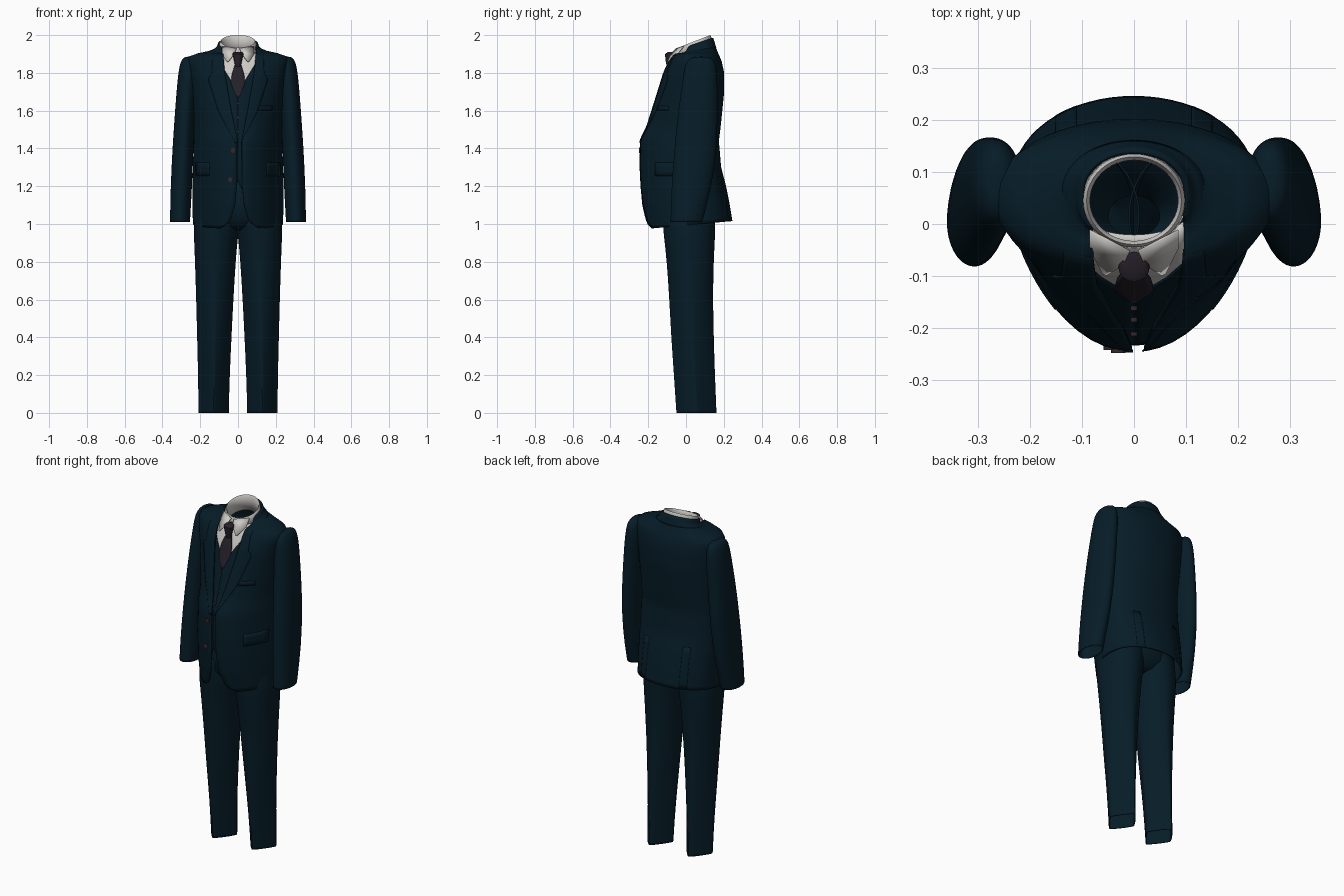
import bpy, math

cube = bpy.data.objects.get("Cube")
if cube:
    bpy.data.objects.remove(cube, do_unlink=True)


def material(name, rgb):
    m = bpy.data.materials.new(name)
    m.use_nodes = True
    m.diffuse_color = (*rgb, 1)
    bsdf = m.node_tree.nodes["Principled BSDF"]
    bsdf.inputs["Base Color"].default_value = (*rgb, 1)
    bsdf.inputs["Roughness"].default_value = 0.8
    return m


NAVY = material("navy_wool", (0.002, 0.012, 0.021))
WHITE = material("white_cotton", (0.62, 0.60, 0.57))
TIE = material("dark_plum_silk", (0.019, 0.015, 0.022))
BUTTON = material("brown_button", (0.035, 0.02, 0.022))


def loft(name, rows, mat, closed=False, thick=0.0, cap=False, subdiv=0):
    """Skin a list of equally long point rows."""
    n = len(rows[0])
    verts = [p for row in rows for p in row]
    faces = []
    for r in range(len(rows) - 1):
        for i in range(n if closed else n - 1):
            j = (i + 1) % n
            faces.append((r * n + i, r * n + j, (r + 1) * n + j, (r + 1) * n + i))
    if cap:
        faces.append(tuple(range((len(rows) - 1) * n, len(rows) * n)))
    mesh = bpy.data.meshes.new(name)
    mesh.from_pydata(verts, [], faces)
    mesh.materials.append(mat)
    ob = bpy.data.objects.new(name, mesh)
    bpy.context.collection.objects.link(ob)
    if subdiv:
        ob.modifiers.new("Smooth", "SUBSURF").levels = subdiv
    if thick:
        sol = ob.modifiers.new("Cloth", "SOLIDIFY")
        sol.thickness, sol.offset = thick, 0
    bpy.ops.object.select_all(action="DESELECT")
    ob.select_set(True)
    bpy.context.view_layer.objects.active = ob
    bpy.ops.object.shade_smooth_by_angle(angle=math.radians(50))
    return ob


def lerp(table, z):
    if z <= table[0][0]:
        return table[0][1:]
    for a, b in zip(table, table[1:]):
        if z <= b[0]:
            t = (z - a[0]) / (b[0] - a[0])
            return tuple(u + (v - u) * t for u, v in zip(a[1:], b[1:]))
    return table[-1][1:]


def span(a, b, n):
    return [a + (b - a) * i / (n - 1) for i in range(n)]


ROUND = [(0, 2)]


def tube(name, rings, mat, tilt=0.0, power=ROUND, seg=32, **kw):
    """Loft of horizontal ovals: z, centre x, centre y, radius x, radius y.
    A power near one squeezes the oval to a diamond with creases."""
    rows = []
    for z, cx, cy, rx, ry in rings:
        e = 2 / lerp(power, z)[0]
        row = []
        for i in range(seg):
            a = math.tau * i / seg
            c, s = math.cos(a), math.sin(a)
            x = rx * math.copysign(abs(c) ** e, c)
            y = ry * math.copysign(abs(s) ** e, s)
            row.append((cx + x, cy + y, z + tilt * y))
        rows.append(row)
    return loft(name, rows, mat, closed=True, **kw)


# Torso shape: height, half width, front y, back y
TORSO = [(0.975, .235, -.205, .242), (1.1, .237, -.228, .225), (1.2, .237, -.237, .208),
         (1.3, .235, -.242, .182), (1.44, .23, -.24, .17), (1.52, .23, -.203, .18),
         (1.7, .243, -.15, .198), (1.8, .255, -.12, .198), (1.86, .265, -.092, .185),
         (1.885, .255, -.077, .175), (1.9, .21, -.065, .168), (1.92, .155, -.05, .16),
         (1.94, .122, -.037, .152), (1.965, .106, -.035, .145), (1.985, .1, -.03, .138)]
# Jacket front edge: height, distance from the middle
EDGE = [(0.975, .1), (0.99, .072), (1.02, .048), (1.1, .024), (1.2, .014), (1.44, .012),
        (1.6, .045), (1.8, .08), (1.9, .088), (1.985, .088)]
# Fullness of the front: pointed at the waist, rounder at the chest
FRONT = [(1.5, 1.3), (1.8, .9)]
MID, BACK = 0.05, 0.85


def edge(z):
    return lerp(EDGE, z)[0]


def body(x, z, off=0.0, back=False):
    """Point on the torso surface, pushed outward by off."""
    w, yf, yb = lerp(TORSO, z)
    w, yf, yb = w + off, yf - off, yb + off
    k = BACK if back else lerp(FRONT, z)[0]
    c = max(0.0, 1 - (x / w) ** 2) ** (k / 2)
    y = MID + ((yb - MID) if back else (yf - MID)) * c
    # the hem rises and the neckline falls towards their far sides
    lift = max(0.0, (1.2 - z) / 0.22) * 0.04 * (y + 0.2) / 0.45
    drop = 0.35 * min(1, max(0, (z - 1.9) / 0.06)) * max(0, 0.14 - y)
    return (x, y, z + lift - drop)


def shell(name, zs, off, mat, thick, seg=56):
    """Jacket body wrapped from one front edge around the back to the other."""
    rows = []
    for z in zs:
        w = lerp(TORSO, z)[0] + off
        a0 = math.asin(min(1, (edge(z) + .008) / w))
        a1 = math.tau - math.asin(min(1, (edge(z) - .008) / w))
        rows.append([body(w * math.sin(a), z, off, math.cos(a) < 0)
                     for a in span(a0, a1, seg)])
    return loft(name, rows, mat, thick=thick)


def patch(name, z0, z1, inner, outer, off, mat, thick, side=1, back=False, nz=16, nx=7):
    """Cloth piece lying on the torso between two x limits."""
    rows = [[body(side * x, z, off, back) for x in span(inner(z), outer(z), nx)]
            for z in span(z0, z1, nz)]
    return loft(name, rows, mat, thick=thick)


def button(name, loc, rot, r):
    bpy.ops.mesh.primitive_cylinder_add(vertices=16, radius=r, depth=.008,
                                        location=loc, rotation=rot)
    ob = bpy.context.object
    ob.name = name
    ob.data.materials.append(BUTTON)


# Jacket body and turned collar
shell("jacket_body", sorted(set(span(0.975, 1.86, 36) + [r[0] for r in TORSO[8:]])), 0, NAVY, .008)
shell("jacket_collar", span(1.932, 1.983, 6), .003, NAVY, .006)

# Shirt front and folded collar
patch("shirt_front", 1.6, 1.925, lambda z: -.1, lambda z: .1, -.026, WHITE, .004, nx=13)
tube("shirt_collar", [(1.88, 0, .045, .086, .079), (1.955, 0, .045, .086, .079),
                      (1.966, 0, .045, .091, .084), (1.955, 0, .045, .096, .088),
                      (1.915, 0, .045, .099, .09)], WHITE, tilt=.39, seg=48, thick=.003)

# Tie knot and blade
tube("tie_knot", [(1.835, 0, -.088, .015, .014), (1.87, 0, -.088, .022, .021),
                  (1.9, 0, -.083, .03, .028), (1.91, 0, -.075, .022, .022)],
     TIE, seg=16, cap=True)
BLADE = [(1.67, .005), (1.74, .037), (1.79, .032), (1.85, .014)]
patch("tie_blade", 1.67, 1.85, lambda z: -lerp(BLADE, z)[0], lambda z: lerp(BLADE, z)[0],
      -.014, TIE, .012)

# Trouser seat, closing to a crotch between the legs
tube("trouser_seat", [(.955, 0, .015, .05, .04), (.985, 0, .015, .14, .105),
                      (1.03, 0, .015, .222, .134), (1.1, 0, .015, .222, .14),
                      (1.25, 0, .015, .2, .135)], NAVY, thick=.004)

# Leg: height, inner x, outer x, front y, back y
LEG = [(0, .05, .208, -.05, .16), (.02, .05, .208, -.051, .16), (.2, .045, .21, -.063, .152),
       (.4, .036, .215, -.077, .146), (.6, .026, .22, -.087, .141), (.8, .014, .226, -.1, .145),
       (.93, .003, .232, -.115, .152), (1, -.01, .232, -.122, .155), (1.1, -.01, .22, -.12, .15)]
CREASED = [(0, 1.15), (.2, 1.2), (.5, 1.5), (.9, 2)]
# Sleeve: same columns
SLEEVE = [(1.01, .256, .357, -.08, .085), (1.03, .255, .358, -.08, .09), (1.2, .245, .355, -.075, .135),
          (1.4, .238, .345, -.06, .162), (1.55, .23, .335, -.045, .165), (1.7, .222, .324, -.025, .165),
          (1.8, .215, .314, -.01, .163), (1.85, .22, .305, .0, .155), (1.875, .232, .292, .02, .14),
          (1.884, .25, .278, .05, .11)]


def rings(table, side):
    return [(z, side * (a + b) / 2, (f + k) / 2, (b - a) / 2, (k - f) / 2)
            for z, a, b, f, k in table]


def lapel_out(z):
    wide = lerp([(1.43, .004), (1.6, .06), (1.77, .085), (1.79, .06), (1.91, .045)], z)[0]
    return edge(z) + wide


for side, word in ((1, "left"), (-1, "right")):
    tube(word + "_trouser_leg", rings(LEG, side), NAVY, power=CREASED, thick=.004, subdiv=1)
    tube(word + "_sleeve", rings(SLEEVE, side), NAVY, cap=True, thick=.004, subdiv=1)

    # Lapel, waistcoat half, pocket flap and back vent
    patch(word + "_lapel", 1.43, 1.91, lambda z: edge(z) + side * .008 - .002, lapel_out,
          .005, NAVY, .004, side, nz=30)
    patch(word + "_waistcoat", 1.15, 1.86,
          lambda z: max(0, (z - 1.7) * .62, (1.22 - z) * .6), lambda z: .17,
          -.011, NAVY, .005, side, nz=36, nx=12)
    patch(word + "_pocket_flap", 1.255, 1.325, lambda z: .15, lambda z: .222,
          .004, NAVY, .004, side, nz=4)
    patch(word + "_back_vent", .98, 1.25, lambda z: .11, lambda z: .15,
          .003, NAVY, .004, side, back=True, nz=8)

    # Shirt collar wing
    wing = [[(side * .008, -.052, 1.93), (side * .085, -.012, 1.94)],
            [(side * .02, -.078, 1.9), (side * .085, -.045, 1.9)],
            [(side * .052, -.098, 1.858), (side * .06, -.095, 1.86)]]
    loft(word + "_collar_wing", wing, WHITE, thick=.004)

    # Cuff buttons
    for i in range(4):
        z = 1.05 + .024 * i
        button(f"{word}_cuff_button_{i + 1}", (side * .341, .062 + .16 * (z - 1.05), z),
               (0, math.pi / 2, side * .85), .008)

# Breast pocket
patch("breast_pocket", 1.6, 1.625, lambda z: .11, lambda z: .18, .003, NAVY, .004, nz=3)

# Front buttons
for i, (x, z, off, r) in enumerate([(-.03, 1.39, .006, .014), (-.045, 1.235, .006, .014),
                                    (0, 1.64, -.006, .007), (0, 1.565, -.006, .007),
                                    (0, 1.49, -.006, .007)]):
    button(f"front_button_{i + 1}", body(x, z, off), (math.pi / 2, 0, 0), r)
